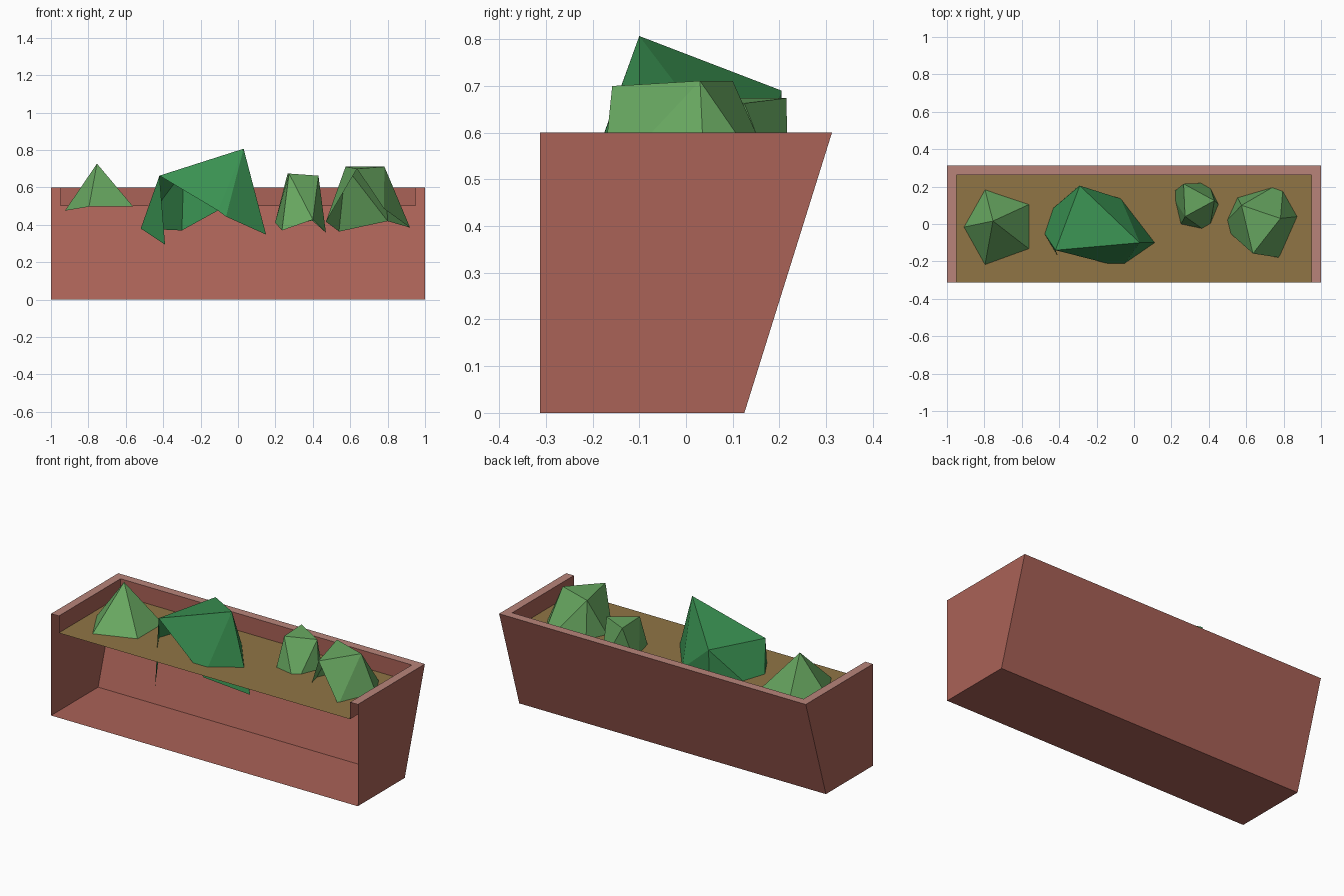
import bpy

if "Cube" in bpy.data.objects:
    bpy.data.objects.remove(bpy.data.objects["Cube"])


def material(name, rgb):
    """Flat material from an sRGB colour (0-255)."""
    m = bpy.data.materials.new(name)
    lin = [((c / 255 + 0.055) / 1.055) ** 2.4 for c in rgb]
    m.diffuse_color = (*lin, 1)
    m.use_nodes = True
    m.node_tree.nodes["Principled BSDF"].inputs["Base Color"].default_value = m.diffuse_color
    return m


TERRACOTTA = material("terracotta", (170, 98, 87))
RIM = material("pale terracotta", (184, 132, 122))
SOIL = material("soil brown", (144, 117, 69))
LEAF = material("leaf green", (104, 168, 97))
DARK_LEAF = material("dark leaf green", (58, 146, 82))


def add_part(name, verts, faces, mat):
    me = bpy.data.meshes.new(name)
    me.from_pydata(verts, [], faces)
    me.materials.append(mat)
    ob = bpy.data.objects.new(name, me)
    bpy.context.collection.objects.link(ob)
    return ob


W, H, T, SOIL_Z = 1.0, 0.6, 0.05, 0.5
FRONT, BACK, BACK_LOW = -0.3125, 0.3125, 0.125
INNER_X, INNER_Y = W - T, BACK - T

# Thin outer shell: floor, two sides and sloping back, front left open
add_part("planter_shell",
         [(-W, FRONT, 0), (W, FRONT, 0), (W, BACK_LOW, 0), (-W, BACK_LOW, 0),
          (-W, FRONT, H), (W, FRONT, H), (W, BACK, H), (-W, BACK, H)],
         [(0, 3, 2, 1), (1, 2, 6, 5), (2, 3, 7, 6), (3, 0, 4, 7)], TERRACOTTA)


# U-shaped outlines, running front left, back left, back right, front right
def u_path(x, y, z):
    return [(-x, FRONT, z), (-x, y, z), (x, y, z), (x, FRONT, z)]


STRIP = [(i, i + 4, i + 5, i + 1) for i in range(3)]
add_part("planter_rim", u_path(INNER_X, INNER_Y, H) + u_path(W, BACK, H),
         [f[::-1] for f in STRIP], RIM)
add_part("rim_inner_lip",
         u_path(INNER_X, INNER_Y, SOIL_Z) + u_path(INNER_X, INNER_Y, H),
         [f[::-1] for f in STRIP], TERRACOTTA)
add_part("soil", u_path(INNER_X, INNER_Y, SOIL_Z), [(3, 2, 1, 0)], SOIL)

# Five-sided pointed bush
add_part("pointed_bush",
         [(-.754, .016, .727), (-.925, -.02, .476), (-.797, -.22, .497),
          (-.56, -.134, .497), (-.56, .105, .497), (-.797, .185, .497)],
         [(0, i, i % 5 + 1) for i in range(1, 6)], LEAF)

# Large faceted bush: top triangle with an open skirt of facets
add_part("large_bush",
         [(-.42, -.14, .663), (.03, -.1, .807), (-.29, .205, .69),
          (-.39, -.215, .294), (-.52, .01, .38), (-.30, .20, .37),
          (-.07, .135, .497), (.15, -.10, .348), (-.064, -.23, .444),
          (-.107, -.22, .476)],
         [(0, 1, 2), (0, 4, 3), (0, 2, 4), (2, 5, 4), (2, 6, 5), (1, 6, 2),
          (1, 7, 6), (1, 8, 7), (1, 9, 8), (0, 9, 1)], DARK_LEAF)

# Small round bush: top triangle on a five-point skirt
add_part("small_bush",
         [(.265, .215, .674), (.43, .125, .663), (.273, .04, .674),
          (.198, .16, .412), (.235, -.03, .37), (.40, -.05, .428),
          (.47, .09, .358), (.40, .22, .42)],
         [(0, 2, 1), (2, 3, 4), (2, 4, 5), (2, 5, 1), (1, 5, 6), (1, 6, 7),
          (1, 7, 0), (0, 7, 3), (0, 3, 2)], LEAF)

# Medium bush, skirt open at the front left
add_part("medium_bush",
         [(.575, .10, .711), (.783, .03, .711), (.636, -.158, .70),
          (.47, -.01, .417), (.54, .166, .364), (.80, .23, .42),
          (.92, .045, .385), (.78, -.18, .487)],
         [(0, 2, 1), (0, 3, 2), (0, 4, 3), (0, 5, 4), (0, 1, 5), (1, 6, 5),
          (1, 7, 6), (1, 2, 7)], LEAF)
